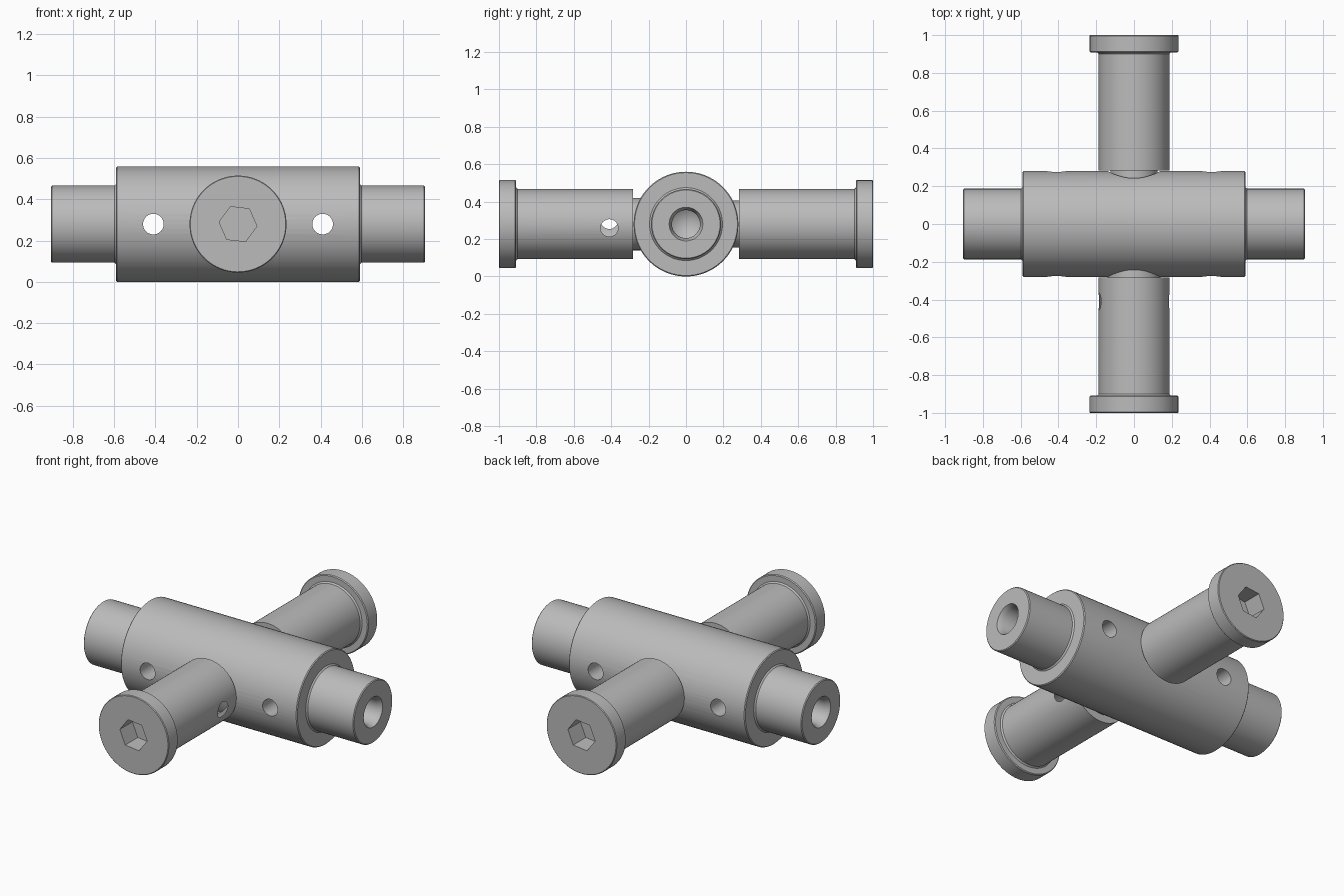
import bpy
import bmesh
from math import pi, radians
from mathutils import Matrix

if "Cube" in bpy.data.objects:
    bpy.data.objects.remove(bpy.data.objects["Cube"], do_unlink=True)

steel = bpy.data.materials.new("grey_steel")
steel.use_nodes = True
GREY = (0.5, 0.5, 0.5, 1)
steel.diffuse_color = GREY
steel.node_tree.nodes["Principled BSDF"].inputs["Base Color"].default_value = GREY

AXIS_HEIGHT = 0.28
LIFT = Matrix.Translation((0, 0, AXIS_HEIGHT))
ALONG_X = Matrix.Rotation(pi / 2, 4, 'Y')
ALONG_FRONT = Matrix.Rotation(pi / 2, 4, 'X')
ROLL = Matrix.Rotation(radians(-6.5), 4, 'Z')


def lathe(name, profile, matrix, sides=72):
    """Revolve (radius, height) points about z, then place by matrix."""
    bm = bmesh.new()
    verts = [bm.verts.new((r, 0, h)) for r, h in profile]
    edges = [bm.edges.new(pair) for pair in zip(verts, verts[1:])]
    bmesh.ops.spin(bm, geom=verts + edges, cent=(0, 0, 0), axis=(0, 0, 1),
                   angle=2 * pi, steps=sides, use_duplicate=False)
    bmesh.ops.remove_doubles(bm, verts=bm.verts, dist=1e-4)
    bmesh.ops.recalc_face_normals(bm, faces=bm.faces)
    bm.transform(matrix)
    mesh = bpy.data.meshes.new(name)
    bm.to_mesh(mesh)
    bm.free()
    mesh.materials.append(steel)
    obj = bpy.data.objects.new(name, mesh)
    bpy.context.collection.objects.link(obj)
    return obj


def rod(name, radius, start, end, matrix, sides=32):
    return lathe(name, [(0, start), (radius, start), (radius, end), (0, end)],
                 matrix, sides)


def cut(obj, cutters):
    """Subtract the cutters, bake the result and discard them."""
    for cutter in cutters:
        cutter.hide_render = True
        mod = obj.modifiers.new("cut", 'BOOLEAN')
        mod.operation = 'DIFFERENCE'
        mod.solver = 'EXACT'
        mod.object = cutter
    graph = bpy.context.evaluated_depsgraph_get()
    baked = bpy.data.meshes.new_from_object(obj.evaluated_get(graph))
    obj.modifiers.clear()
    obj.data = baked
    for cutter in cutters:
        bpy.data.objects.remove(cutter, do_unlink=True)


def smooth(obj):
    bpy.ops.object.select_all(action='DESELECT')
    obj.select_set(True)
    bpy.context.view_layer.objects.active = obj
    bpy.ops.object.shade_smooth_by_angle(angle=radians(30))


# Main barrel with stepped journals and drilled, countersunk ends
half = [(0, 0.62), (0.075, 0.67), (0.075, 0.875), (0.09, 0.905),
        (0.182, 0.905), (0.187, 0.9), (0.187, 0.598), (0.195, 0.59),
        (0.275, 0.59), (0.28, 0.585)]
barrel = lathe("main_barrel", half + [(r, -h) for r, h in reversed(half)],
               LIFT @ ALONG_X)

# Cross holes either side and a clearance pocket at the back
holes = [rod("cross_hole", 0.05, -0.4, 0.4,
             LIFT @ Matrix.Translation((x, 0, 0)) @ ALONG_FRONT)
         for x in (-0.41, 0.41)]
pocket = rod("pin_pocket", 0.14, -0.4, -0.2, LIFT @ ALONG_FRONT, 48)
cut(barrel, holes + [pocket])
smooth(barrel)


# Headed side arms with a reduced pin and a hexagonal socket
def make_arm(name, pin_radius, turn, drilled):
    place = LIFT @ Matrix.Rotation(turn, 4, 'Z') @ ALONG_FRONT @ ROLL
    arm = lathe(name, [(0, 0.15), (pin_radius, 0.15), (pin_radius, 0.283),
                       (0.187, 0.283), (0.187, 0.9), (0.195, 0.908),
                       (0.23, 0.908), (0.235, 0.913), (0.235, 0.996),
                       (0.231, 1), (0, 1)], place)
    cutters = [rod("hex_socket", 0.092, 0.88, 1.1, place, 6)]
    if drilled:
        side = Matrix.Translation((0, 0, 0.41)) @ ALONG_X
        cutters.append(rod("arm_hole", 0.047, -0.3, 0.3, place @ side))
    cut(arm, cutters)
    smooth(arm)


make_arm("front_arm", 0.14, 0, True)
make_arm("back_arm", 0.125, pi, False)
